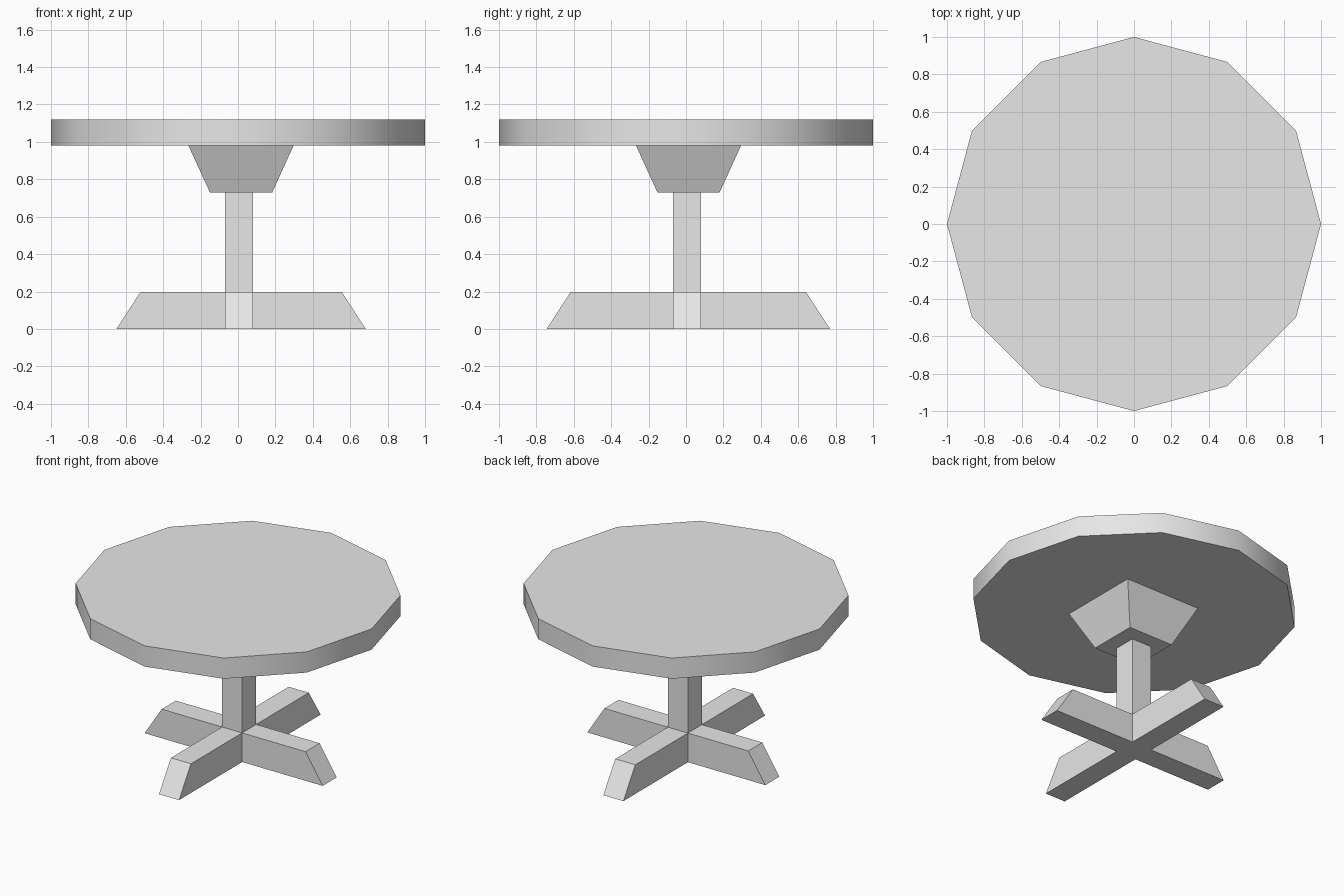
import bpy, bmesh, math

if "Cube" in bpy.data.objects:
    bpy.data.objects.remove(bpy.data.objects["Cube"])

wood = bpy.data.materials.new("plain grey")
wood.diffuse_color = (0.8, 0.8, 0.8, 1)
wood.use_nodes = True
wood.node_tree.nodes["Principled BSDF"].inputs["Base Color"].default_value = wood.diffuse_color


def make_object(name, bm):
    bmesh.ops.recalc_face_normals(bm, faces=bm.faces)
    mesh = bpy.data.meshes.new(name)
    bm.to_mesh(mesh)
    bm.free()
    mesh.materials.append(wood)
    obj = bpy.data.objects.new(name, mesh)
    bpy.context.collection.objects.link(obj)
    return obj


def loft(name, lower, upper):
    """Solid between two rings of points."""
    bm = bmesh.new()
    a = [bm.verts.new(p) for p in lower]
    b = [bm.verts.new(p) for p in upper]
    n = len(a)
    bm.faces.new(a)
    bm.faces.new(b)
    for i in range(n):
        bm.faces.new((a[i], a[(i + 1) % n], b[(i + 1) % n], b[i]))
    return make_object(name, bm)


def rect(x0, x1, y0, y1, z):
    return [(x0, y0, z), (x1, y0, z), (x1, y1, z), (x0, y1, z)]


def ring(n, r, z):
    return [(r * math.cos(math.tau * i / n), r * math.sin(math.tau * i / n), z)
            for i in range(n)]


# Twelve-sided top with a smooth rim
top = loft("table_top", ring(12, 1, 0.98), ring(12, 1, 1.12))
bpy.context.view_layer.objects.active = top
top.select_set(True)
bpy.ops.object.shade_smooth_by_angle(angle=math.radians(40))

# Flared block under the top, and the square post
loft("top_support", rect(-0.15, 0.183, -0.153, 0.18, 0.73),
     rect(-0.265, 0.297, -0.267, 0.294, 0.98))
P0, P1 = -0.07, 0.08
loft("post", rect(P0, P1, P0, P1, 0.197), rect(P0, P1, P0, P1, 0.73))

# Cross-shaped foot: one outline, with the four sloping ends
X0, X1, Y0, Y1 = -0.65, 0.683, -0.745, 0.77
SLOPE = 0.128


def cross(z, inset):
    x0, x1, y0, y1 = X0 + inset, X1 - inset, Y0 + inset, Y1 - inset
    return [(x0, P0, z), (P0, P0, z), (P0, y0, z), (P1, y0, z),
            (P1, P0, z), (x1, P0, z), (x1, P1, z), (P1, P1, z),
            (P1, y1, z), (P0, y1, z), (P0, P1, z), (x0, P1, z)]


loft("cross_foot", cross(0, 0), cross(0.197, SLOPE))
